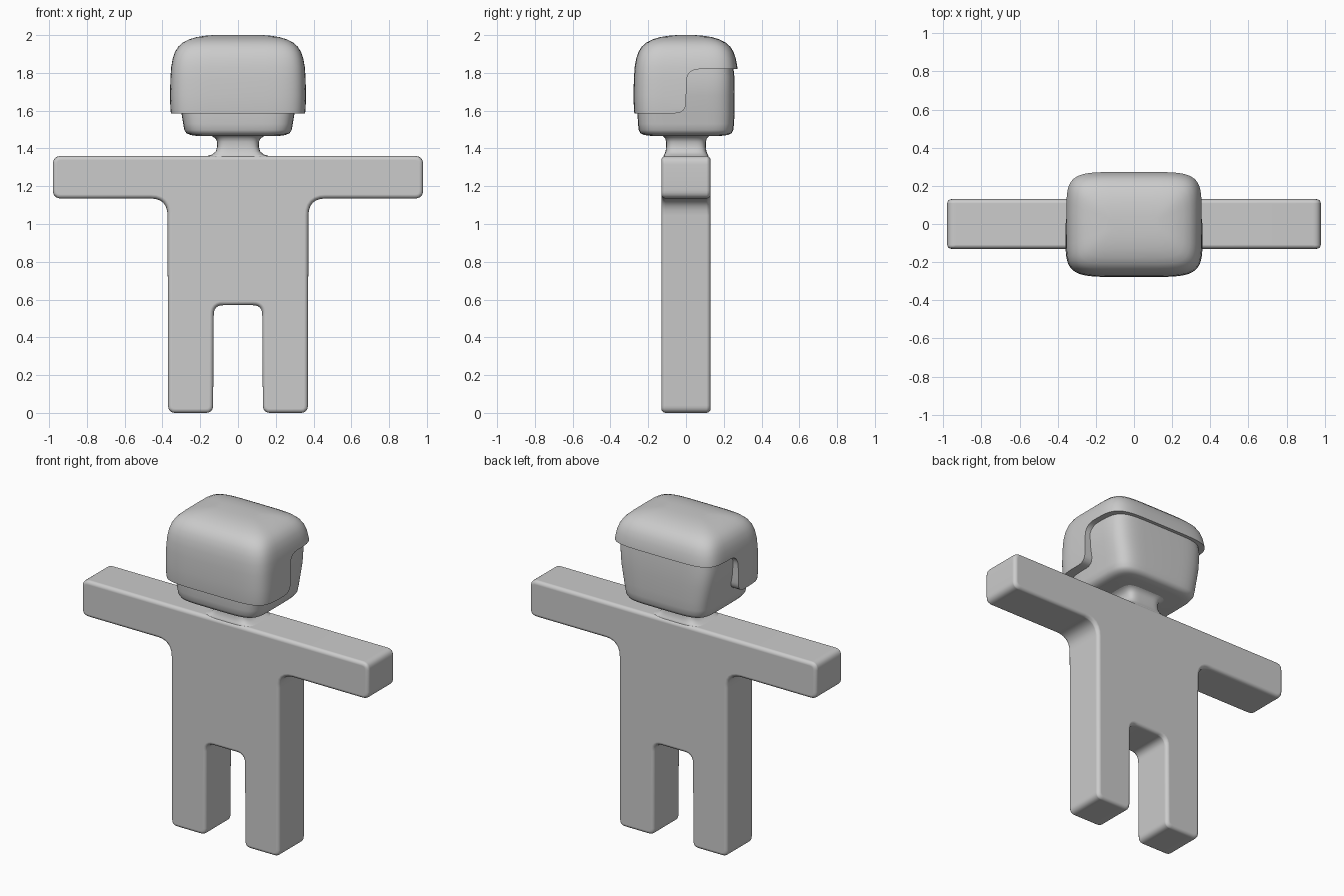
import bpy, bmesh, math
from mathutils import Vector

if "Cube" in bpy.data.objects:
    bpy.data.objects.remove(bpy.data.objects["Cube"])


def finish(name, bm):
    bmesh.ops.recalc_face_normals(bm, faces=bm.faces)
    me = bpy.data.meshes.new(name)
    bm.to_mesh(me)
    bm.free()
    me.polygons.foreach_set("use_smooth", [True] * len(me.polygons))
    me.set_sharp_from_angle(angle=math.radians(40))
    ob = bpy.data.objects.new(name, me)
    bpy.context.collection.objects.link(ob)
    return ob


def fillet(corners, steps=6):
    """Round each (u, v, radius) corner of a closed outline."""
    out = []
    for i, (u, v, r) in enumerate(corners):
        p = Vector((u, v))
        if r == 0:
            out.append(p)
            continue
        a = Vector(corners[i - 1][:2])
        b = Vector(corners[(i + 1) % len(corners)][:2])
        s = p + (a - p).normalized() * r
        e = p + (b - p).normalized() * r
        for k in range(steps + 1):
            t = k / steps
            out.append(s * (1 - t) ** 2 + p * 2 * t * (1 - t) + e * t * t)
    return out


def prism(name, outline, place, half):
    """Extrude a flat outline from -half to +half."""
    bm = bmesh.new()
    rings = [[bm.verts.new(place(p.x, p.y, w)) for p in outline] for w in (-half, half)]
    n = len(outline)
    for ring in rings:
        bm.faces.new(ring)
    for i in range(n):
        j = (i + 1) % n
        bm.faces.new((rings[0][i], rings[0][j], rings[1][j], rings[1][i]))
    return finish(name, bm)


def loft(name, sections, power, n=64):
    """Stack rounded-rectangle sections (z, half x, half y)."""
    def se(c):
        return math.copysign(abs(c) ** (2 / power), c) if abs(c) > 1e-6 else 0.0
    bm = bmesh.new()
    angles = [2 * math.pi * i / n for i in range(n)]
    rings = [[bm.verts.new((hx * se(math.cos(t)), hy * se(math.sin(t)), z))
              for t in angles] for z, hx, hy in sections]
    for a, b in zip(rings, rings[1:]):
        for i in range(n):
            j = (i + 1) % n
            bm.faces.new((a[i], a[j], b[j], b[i]))
    bm.faces.new(rings[0])
    bm.faces.new(rings[-1])
    return finish(name, bm)


# Body: legs, torso and arms from one mirrored outline
half = [(0.128, 0.57, 0.05), (0.132, 0.0, 0.04), (0.37, 0.0, 0.04),
        (0.373, 1.135, 0.09), (0.98, 1.135, 0.045), (0.98, 1.36, 0.045)]
outline = fillet(half + [(-x, z, r) for x, z, r in reversed(half)])
body = prism("body", outline, lambda u, v, w: (u, w, v), 0.13)
bevel = body.modifiers.new("soft_edges", "BEVEL")
bevel.width = 0.022
bevel.segments = 4
bevel.limit_method = "ANGLE"
bevel.angle_limit = math.radians(60)
bevel.harden_normals = True

# Neck, flared into shoulders and head
loft("neck", [(1.345, 0.19, 0.12), (1.36, 0.165, 0.119), (1.367, 0.138, 0.115),
              (1.385, 0.117, 0.108), (1.41, 0.11, 0.105), (1.435, 0.111, 0.105),
              (1.453, 0.119, 0.11), (1.465, 0.138, 0.122), (1.475, 0.165, 0.14)], 5)

# Head
loft("head", [(1.467, 0.225, 0.19), (1.471, 0.25, 0.222), (1.48, 0.272, 0.241),
              (1.497, 0.284, 0.25), (1.53, 0.29, 0.254), (1.585, 0.299, 0.257),
              (1.68, 0.317, 0.257), (1.78, 0.325, 0.256), (1.88, 0.31, 0.245)], 5.5)

# Hair cap: domed block, trimmed to a stepped lower edge
insets = [(1.57, 0.006), (1.61, 0.002), (1.68, 0.0), (1.77, 0.002), (1.83, 0.006),
          (1.875, 0.014), (1.91, 0.026), (1.938, 0.043), (1.96, 0.067),
          (1.977, 0.1), (1.989, 0.14), (1.996, 0.18), (2.0, 0.23)]
hair = loft("hair", [(z, 0.36 - d, 0.278 - d) for z, d in insets], 5.5)
step = fillet([(-0.5, 1.5, 0), (-0.5, 1.586, 0), (0.0, 1.586, 0.06),
               (0.003, 1.82, 0.07), (0.5, 1.82, 0), (0.5, 1.5, 0)])
cutter = prism("hair_cutter", step, lambda u, v, w: (w, u, v), 0.6)
cut = hair.modifiers.new("trim", "BOOLEAN")
cut.operation = "DIFFERENCE"
cut.solver = "EXACT"
cut.object = cutter

# Bake the trim, then drop the cutter
bpy.context.view_layer.update()
deps = bpy.context.evaluated_depsgraph_get()
trimmed = bpy.data.meshes.new_from_object(hair.evaluated_get(deps))
hair.modifiers.clear()
hair.data = trimmed
trimmed.set_sharp_from_angle(angle=math.radians(40))
bpy.data.objects.remove(cutter)
